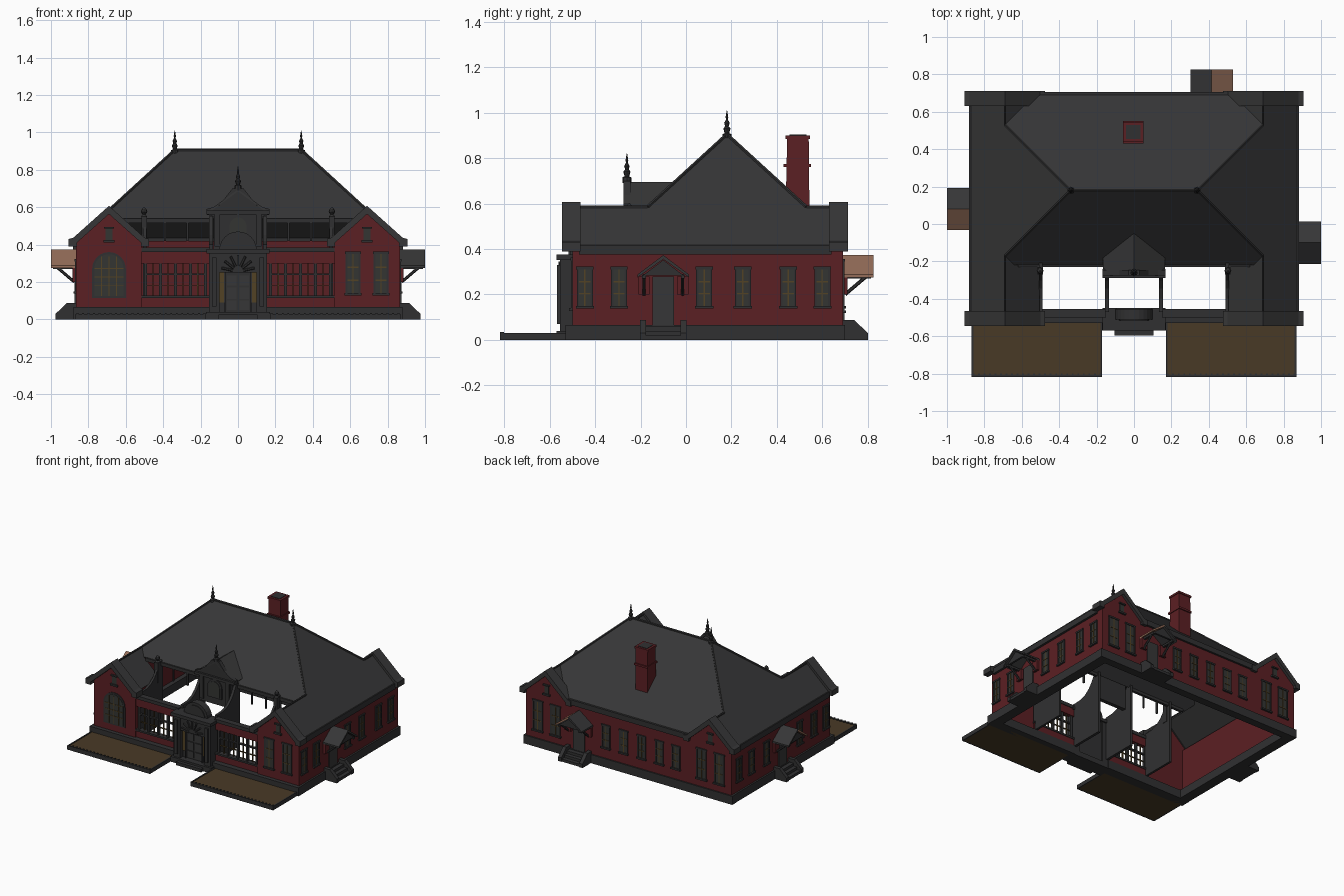
import bpy, bmesh, math
from mathutils import Vector

if "Cube" in bpy.data.objects:
    bpy.data.objects.remove(bpy.data.objects["Cube"])

def material(name, r, g, b):
    m = bpy.data.materials.new(name)
    m.diffuse_color = (r, g, b, 1)
    m.use_nodes = True
    m.node_tree.nodes["Principled BSDF"].inputs["Base Color"].default_value = m.diffuse_color
    return m

SLATE = material("slate grey", .037, .037, .038)
STONE = material("stone grey", .030, .030, .031)
BRICK = material("dark red brick", .105, .014, .017)
GRASS = material("brown lawn", .066, .042, .019)
GLASS = material("dark glass", .033, .035, .032)
BARS = material("ochre bars", .085, .055, .018)
COPPER = material("brown canopy", .30, .155, .10)

class Part:
    """Collects simple solids into one object."""
    def __init__(self, name, mat):
        self.name, self.mat, self.bm = name, mat, bmesh.new()
    def box(self, x0, x1, y0, y1, z0, z1):
        self.prism([(x0, y0), (x1, y0), (x1, y1), (x0, y1)], 'z', z0, z1)
    def prism(self, pts, axis, a, b):
        put = {'x': lambda p, t: (t, p[0], p[1]), 'y': lambda p, t: (p[0], t, p[1]),
               'z': lambda p, t: (p[0], p[1], t)}[axis]
        lo = [self.bm.verts.new(put(p, a)) for p in pts]
        hi = [self.bm.verts.new(put(p, b)) for p in pts]
        n = len(pts)
        fs = [self.bm.faces.new(lo), self.bm.faces.new(hi[::-1])]
        fs += [self.bm.faces.new((lo[i], hi[i], hi[(i + 1) % n], lo[(i + 1) % n])) for i in range(n)]
        bmesh.ops.recalc_face_normals(self.bm, faces=fs)
    def lathe(self, x, y, prof, n=8):
        rings = [[self.bm.verts.new((x + r * math.cos(2 * math.pi * i / n), y + r * math.sin(2 * math.pi * i / n), z))
                  for i in range(n)] for r, z in prof]
        fs = [self.bm.faces.new(rings[0]), self.bm.faces.new(rings[-1])]
        for a, b in zip(rings, rings[1:]):
            fs += [self.bm.faces.new((a[i], a[(i + 1) % n], b[(i + 1) % n], b[i])) for i in range(n)]
        bmesh.ops.recalc_face_normals(self.bm, faces=fs)
    def beam(self, p, q, r):
        p, q = Vector(p), Vector(q)
        m = (q - p).to_track_quat('Z', 'Y').to_matrix().to_4x4()
        m.translation = (p + q) / 2
        bmesh.ops.create_cone(self.bm, cap_ends=True, segments=6, radius1=r, radius2=r, depth=(q - p).length, matrix=m)
    def on(self, f, c, u0, u1, d0, d1, z0, z1):
        """Box on a wall: f = facing, c = wall plane, u = along, d = outwards."""
        if f == 'F': self.box(u0, u1, c - d1, c - d0, z0, z1)
        if f == 'B': self.box(u0, u1, c + d0, c + d1, z0, z1)
        if f == 'R': self.box(c + d0, c + d1, u0, u1, z0, z1)
        if f == 'L': self.box(c - d1, c - d0, u0, u1, z0, z1)
    def done(self):
        me = bpy.data.meshes.new(self.name)
        self.bm.to_mesh(me)
        me.materials.append(self.mat)
        ob = bpy.data.objects.new(self.name, me)
        bpy.context.collection.objects.link(ob)
        return ob

walls, base = Part("brick_walls", BRICK), Part("plinth", STONE)
trim, glass, bars = Part("stone_trim", STONE), Part("window_glass", GLASS), Part("window_bars", BARS)
S = (-1, 1)

# brick shell, hollow inside
for s in S:
    walls.box(s * .835, s * .865, -.49, .69, .065, .40)
    gable = [(s * x, z) for x, z in ((.865, .065), (.515, .065), (.515, .41), (.69, .57), (.865, .41))]
    walls.prism(gable, 'y', -.50, -.47)
    walls.prism(gable, 'y', .66, .69)
    walls.box(s * .15, s * .515, -.49, -.46, .065, .125)
    walls.box(s * .15, s * .515, -.49, -.46, .30, .37)
    # fascia and gutters
    trim.box(s * .862, s * .882, -.47, .64, .375, .418)
    trim.box(s * .15, s * .515, -.50, -.455, .36, .385)
    trim.box(s * .15, s * .52, -.50, -.455, .115, .128)
    # inner wing walls, stepped scrolls and posts
    for x0, x1 in ((.49, .507), (.135, .155)):
        curve = [(-.45 + .21 * t, .40 + .15 * t ** 3) for t in (0, .25, .5, .7, .85, 1)]
        trim.prism([(-.47, .065), (-.47, .40)] + curve + [(-.20, .55), (-.20, .065)], 'x', s * x0, s * x1)
    trim.box(s * .487, s * .517, -.27, -.23, .40, .55)
    trim.lathe(s * .502, -.25, [(.018, .55), (.008, .56), (.018, .575), (.012, .59), (.002, .60)])
    trim.box(s * .155, s * .62, -.23, -.21, .515, .54)
    for x in (.27, .39):
        trim.box(s * x - .005, s * x + .005, -.225, -.213, .42, .52)
    # open front window grid
    for i in range(5):
        x = .175 + i * .08
        trim.box(s * x - .008, s * x + .008, -.487, -.465, .125, .30)
        if i < 4:
            bars.box(s * (x + .04) - .003, s * (x + .04) + .003, -.48, -.47, .125, .30)
    bars.box(s * .175, s * .5, -.48, -.47, .18, .185)
    trim.box(s * .175, s * .5, -.485, -.468, .236, .246)
walls.box(-.515, .515, .66, .69, .065, .42)
trim.box(-.52, .52, .68, .705, .40, .44)

# plinth ring
for s in S:
    base.box(s * .80, s * .878, -.53, .70, 0, .065)
    base.box(s * .15, s * .88, -.53, -.455, 0, .065)
base.box(-.88, .88, .64, .70, 0, .065)

# main roof with side wings
bm = bmesh.new()
def roof_face(pts):
    f = bm.faces.new([bm.verts.new(p) for p in pts])
    f.normal_update()
    if f.normal.z < 0:
        f.normal_flip()
R0, R1 = (-.34, .18, .905), (.34, .18, .905)
roof_face([R0, R1, (.69, -.17, .585), (.64, -.22, .539), (-.64, -.22, .539), (-.69, -.17, .585)])
roof_face([R0, R1, (.69, .53, .585), (.53, .69, .439), (-.53, .69, .439), (-.69, .53, .585)])
for s in S:
    roof_face([(s * x, y, z) for x, y, z in ((.34, .18, .905), (.69, .53, .585), (.69, .70, .585), (.875, .70, .416),
              (.875, -.53, .416), (.69, -.53, .585), (.69, -.17, .585))])
    roof_face([(s * x, y, z) for x, y, z in ((.69, -.17, .585), (.69, -.53, .585), (.505, -.53, .416),
              (.505, -.22, .416), (.64, -.22, .539))])
    roof_face([(s * x, y, z) for x, y, z in ((.69, .53, .585), (.69, .70, .585), (.53, .70, .439), (.53, .69, .439))])
    # dormer roof
    roof_face([(0, -.275, .695), (0, -.05, .695), (s * .165, -.18, .575), (s * .165, -.275, .575)])
bmesh.ops.remove_doubles(bm, verts=bm.verts, dist=.0005)
me = bpy.data.meshes.new("main_roof")
bm.to_mesh(me)
me.materials.append(SLATE)
roof = bpy.data.objects.new("main_roof", me)
bpy.context.collection.objects.link(roof)
sol = roof.modifiers.new("thickness", 'SOLIDIFY')
sol.thickness, sol.offset = .01, -1

# ridge rolls, finials
ridge = Part("ridge_rolls", STONE)
ridge.beam(R0, R1, .009)
FIN = [(.02, 0), (.02, .025), (.01, .03), (.016, .05), (.008, .06), (.012, .075), (.004, .09), (.006, .10), (.001, .13)]
for s in S:
    for y, y2 in ((-.17, -.53), (.53, .70)):
        ridge.beam((s * .34, .18, .905), (s * .69, y, .585), .008)
        ridge.beam((s * .69, y, .585), (s * .69, y2, .585), .007)
    ridge.lathe(s * .338, .18, [(r, .88 + z) for r, z in FIN])
ridge.lathe(0, -.26, [(r, .69 + z) for r, z in FIN])
ridge.done()

# gable copings with kneelers
cop = Part("gable_copings", SLATE)
for s in S:
    half = [(.215, .39), (.215, .43), (.19, .437), (0, .607)]
    inner = [(0, .563), (.172, .41), (.172, .39)]
    pts = half + [(-x, z) for x, z in half[-2::-1]] + [(-x, z) for x, z in inner[::-1]] + inner[1:]
    for a, b in ((-.545, -.465), (.63, .712)):
        cop.prism([(s * .69 + x, z) for x, z in pts], 'y', a, b)
cop.done()

def window(f, c, u, z0, z1, w):
    h = w / 2
    glass.on(f, c, u - h, u + h, 0, .003, z0, z1)
    for s in S:
        trim.on(f, c, u + s * h - .005, u + s * h + .005, 0, .007, z0, z1)
    trim.on(f, c, u - h - .01, u + h + .01, 0, .014, z0 - .012, z0)
    trim.on(f, c, u - h - .008, u + h + .008, 0, .009, z1, z1 + .012)
    bars.on(f, c, u - .003, u + .003, .003, .006, z0, z1)
    for k in (.33, .66):
        z = z0 + (z1 - z0) * k
        bars.on(f, c, u - h, u + h, .003, .006, z - .003, z + .003)

# side, back and front windows
for y in (-.445, -.295, .08, .25, .45, .60):
    window('R', .865, y, .15, .31, .06)
for y in (-.445, -.30, -.13, .27, .45, .60):
    window('L', -.865, y, .15, .31, .06)
for x in (.19, .04, -.11, -.26, -.40):
    window('B', .69, x, .15, .31, .06)
for s in S:
    for d in S:
        window('B', .69, s * .69 + d * .075, .13, .345, .075)
    window('F', -.50, .69 + s * .075, .14, .35, .07)
    for f, c in (('F', -.50), ('B', .69)):
        glass.on(f, c, s * .69 - .018, s * .69 + .018, 0, .004, .425, .485)
        trim.on(f, c, s * .69 - .03, s * .69 + .03, 0, .014, .412, .425)
        trim.on(f, c, s * .69 - .026, s * .69 + .026, 0, .014, .485, .495)

# arched window on the left wing
def arch(cx, cz, r, z0, n=12):
    return [(cx - r, z0), (cx + r, z0)] + [(cx + r * math.cos(math.pi * i / n), cz + r * math.sin(math.pi * i / n)) for i in range(n + 1)]
trim.prism(arch(-.69, .27, .09, .115), 'y', -.506, -.50)
glass.prism(arch(-.69, .27, .078, .125), 'y', -.509, -.506)
for d in (-.04, 0, .04):
    bars.box(-.692 + d, -.688 + d, -.512, -.508, .125, .335)
for z in (.18, .225, .27):
    bars.box(-.768, -.612, -.512, -.508, z, z + .005)

# entrance porch
porch = Part("entrance_porch", STONE)
for s in S:
    porch.box(s * .10, s * .155, -.555, -.46, 0, .36)
    porch.box(s * .115, s * .14, -.568, -.555, .07, .33)
    bars.box(s * .07, s * .10, -.528, -.52, .09, .25)
    porch.box(s * .066, s * .074, -.535, -.52, .04, .25)
porch.box(-.10, .10, -.52, -.47, .04, .36)
porch.box(-.10, .10, -.55, -.52, .25, .36)
porch.box(-.168, .168, -.57, -.45, .352, .376)
porch.box(-.17, .17, -.57, -.46, 0, .04)
porch.box(-.105, .105, -.595, -.57, 0, .025)
porch.prism(arch(0, .37, .10, .36), 'y', -.51, -.455)
porch.prism(arch(0, .37, .08, .36), 'y', -.516, -.51)
for i in range(7):
    a = math.pi * (i + .5) / 7
    porch.beam((.03 * math.cos(a), -.55, .255 + .03 * math.sin(a)), (.09 * math.cos(a), -.555, .255 + .09 * math.sin(a)), .007)
porch.done()
door = Part("front_doors", SLATE)
for s in S:
    for z0, z1 in ((.05, .10), (.11, .17), (.18, .235)):
        door.box(s * .008, s * .06, -.527, -.52, z0, z1)

# centre dormer face
dormer = Part("dormer_front", STONE)
dormer.prism([(-.13, .37), (.13, .37), (.13, .55), (.168, .56), (.168, .59), (.10, .61), (.03, .70),
              (-.03, .70), (-.10, .61), (-.168, .59), (-.168, .56), (-.13, .55)], 'y', -.275, -.245)
dormer.prism(arch(0, .50, .06, .42), 'y', -.283, -.275)
dormer.box(-.168, .168, -.29, -.24, .562, .582)
for s in S:
    dormer.box(s * .095, s * .125, -.285, -.275, .39, .56)
dormer.done()
glass.prism(arch(0, .50, .045, .43), 'y', -.287, -.283)

# side and back doors with canopies and steps
can_g, can_b = Part("canopies_grey", SLATE), Part("canopies_brown", COPPER)
for f, c, u, brown in (('R', .865, -.10, 0), ('L', -.865, .08, -1), ('B', .69, .415, 1)):
    o = -1 if f == 'L' else 1
    across, along = ('y', 'x') if f == 'B' else ('x', 'y')
    for s in S:
        p = can_b if s == brown else can_g
        p.prism([(u + s * .113, .275), (u + s * .113, .288), (u, .373), (u, .355)], across, c, c + o * .135)
        walls.on(f, c, u + s * .085 - .025, u + s * .085 + .025, 0, .02, .20, .28)
        trim.beam(*[Vector((u + s * .085, c + d, z)) if f == 'B' else Vector((c + o * d, u + s * .085, z))
                    for d, z in ((.01, .20), (.11, .285))], .008)
        trim.on(f, c, u + s * .085 - .008, u + s * .085 + .008, 0, .125, .27, .285)
        base.prism([(c + o * d, z) for d, z in ((0, 0), (.11, 0), (.11, .03), (.05, .088), (0, .088))], along,
                   u + s * .075, u + s * .103)
    trim.prism([(u - .09, .283), (u + .09, .283), (u, .352)], across, c + o * .105, c + o * .12)
    door.on(f, c, u - .048, u + .048, 0, .008, .065, .28)
    for d, z in ((.045, .06), (.075, .04), (.105, .02)):
        base.on(f, c, u - .08, u + .08, 0, d, 0, z)
can_g.done(); can_b.done(); door.done()

# chimney
ch = Part("chimney", BRICK)
ch.prism([(.435, .40), (.545, .40), (.54, .885), (.445, .885)], 'x', -.055, .047)
ch.box(-.06, .052, .43, .55, .76, .775)
ch.box(-.06, .052, .438, .546, .885, .90)
ch.done()
flue = Part("chimney_flue", STONE)
flue.box(-.042, .034, .455, .53, .898, .903)
flue.done()

# lawns with edging
lawn, edge = Part("lawns", GRASS), Part("lawn_edging", STONE)
for s in S:
    lawn.box(s * .178, s * .858, -.807, -.50, 0, .026)
    edge.box(s * .17, s * .868, -.817, -.807, 0, .03)
    for x in (.17, .858):
        edge.box(s * x, s * (x + .01), -.807, -.53, 0, .03)
    for i in range(24):
        x = s * (.18 + i * .0295)
        edge.box(x - .005, x + .005, -.818, -.80, 0, .034)
lawn.done(); edge.done()

for p in (walls, base, trim, glass, bars):
    p.done()
